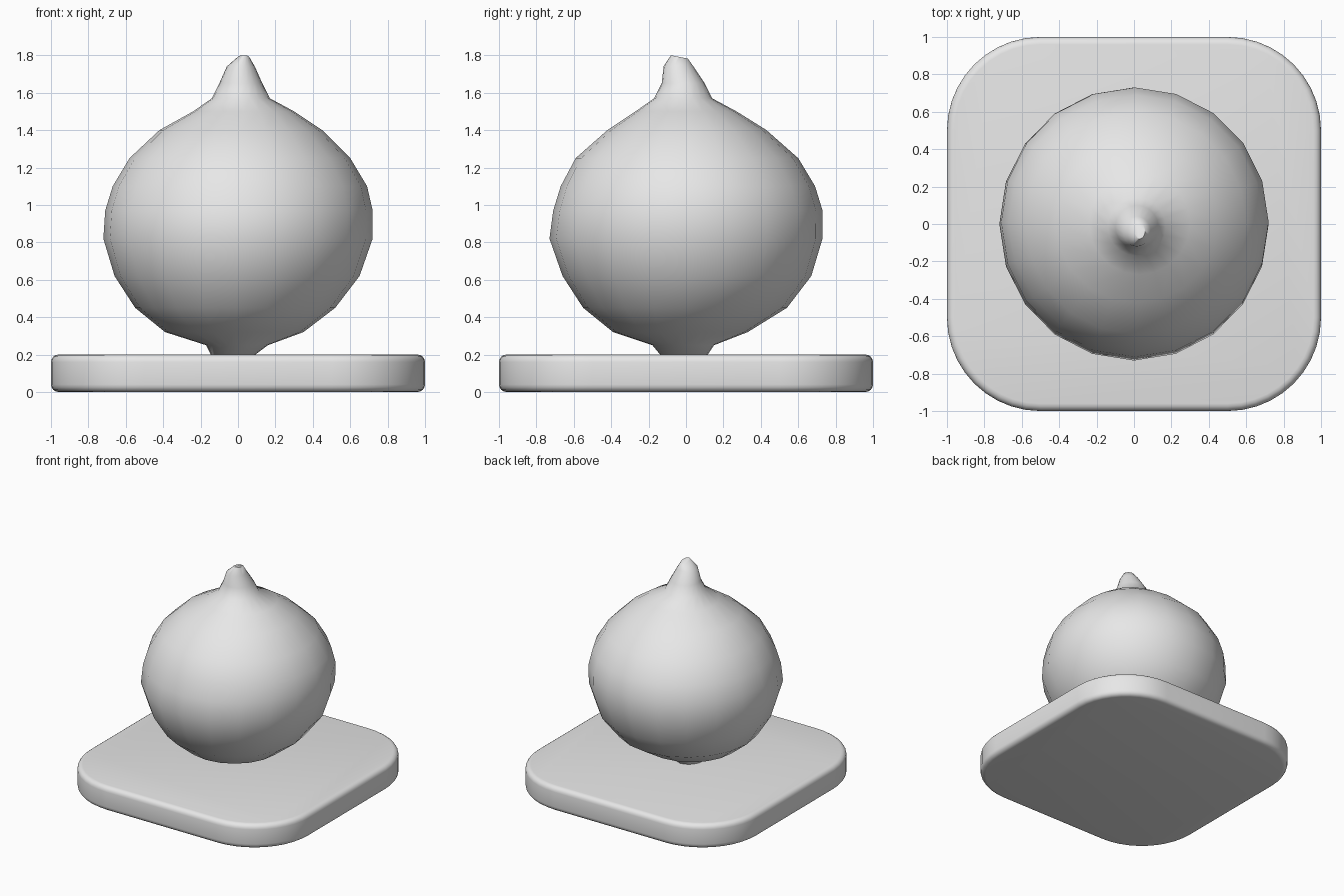
import bpy, bmesh
from math import cos, sin, pi, radians

cube = bpy.data.objects.get("Cube")
if cube:
    bpy.data.objects.remove(cube, do_unlink=True)

GREY = (0.8, 0.8, 0.8, 1)
mat = bpy.data.materials.new("plain grey")
mat.use_nodes = True
mat.diffuse_color = GREY
mat.node_tree.nodes["Principled BSDF"].inputs["Base Color"].default_value = GREY


def loft(name, rings):
    """Skin a closed body through rings of points and cap both ends."""
    bm = bmesh.new()
    rows = [[bm.verts.new(p) for p in ring] for ring in rings]
    n = len(rows[0])
    for low, high in zip(rows, rows[1:]):
        for i in range(n):
            j = (i + 1) % n
            bm.faces.new((low[i], low[j], high[j], high[i]))
    bm.faces.new(rows[0][::-1])
    bm.faces.new(rows[-1])
    mesh = bpy.data.meshes.new(name)
    bm.to_mesh(mesh)
    bm.free()
    mesh.materials.append(mat)
    obj = bpy.data.objects.new(name, mesh)
    bpy.context.collection.objects.link(obj)
    return obj


def smooth(obj, angle):
    bpy.ops.object.select_all(action='DESELECT')
    obj.select_set(True)
    bpy.context.view_layer.objects.active = obj
    bpy.ops.object.shade_smooth_by_angle(angle=radians(angle))


# Board: rounded square slab with softened rims
def rounded_square(half, radius, z, steps=10):
    c = half - radius
    pts = []
    for q, (sx, sy) in enumerate(((1, 1), (-1, 1), (-1, -1), (1, -1))):
        for k in range(steps + 1):
            a = (q + k / steps) * pi / 2
            pts.append((sx * c + radius * cos(a), sy * c + radius * sin(a), z))
    return pts


B, TOP, STEPS = 0.04, 0.2, 4
rim = [(B * (1 - sin(k / STEPS * pi / 2)), B * (1 - cos(k / STEPS * pi / 2)))
       for k in range(STEPS + 1)]
levels = rim + [(inset, TOP - z) for inset, z in reversed(rim)]
board = loft("board", [rounded_square(1 - i, 0.5 - i, z) for i, z in levels])
smooth(board, 35)

# Bulb: each ring is height, x range, y range; the stem leans to the front
RINGS = [
    (0.19, -0.14, 0.08, -0.13, 0.11),
    (0.25, -0.17, 0.16, -0.18, 0.15),
    (0.32, -0.39, 0.35, -0.39, 0.33),
    (0.45, -0.55, 0.52, -0.55, 0.54),
    (0.62, -0.66, 0.65, -0.66, 0.67),
    (0.82, -0.72, 0.72, -0.73, 0.73),
    (0.97, -0.71, 0.72, -0.71, 0.73),
    (1.10, -0.67, 0.69, -0.67, 0.69),
    (1.25, -0.58, 0.60, -0.59, 0.60),
    (1.40, -0.42, 0.45, -0.42, 0.43),
    (1.50, -0.24, 0.30, -0.27, 0.27),
    (1.57, -0.14, 0.17, -0.17, 0.14),
    (1.65, -0.10, 0.13, -0.13, 0.10),
    (1.74, -0.06, 0.09, -0.12, 0.04),
    (1.79, 0.00, 0.06, -0.08, 0.01),
]
SIDES = 20


def oval(z, x0, x1, y0, y1):
    cx, cy, rx, ry = (x0 + x1) / 2, (y0 + y1) / 2, (x1 - x0) / 2, (y1 - y0) / 2
    angles = [2 * pi * i / SIDES for i in range(SIDES)]
    return [(cx + rx * cos(a), cy + ry * sin(a), z) for a in angles]


bulb = loft("onion_bulb", [oval(*r) for r in RINGS])
# Slant the cut tip of the stem so its front stands highest
for v in bulb.data.vertices:
    if v.co.z > 1.78:
        v.co.z -= 0.2 * (v.co.y + 0.03)
smooth(bulb, 60)
